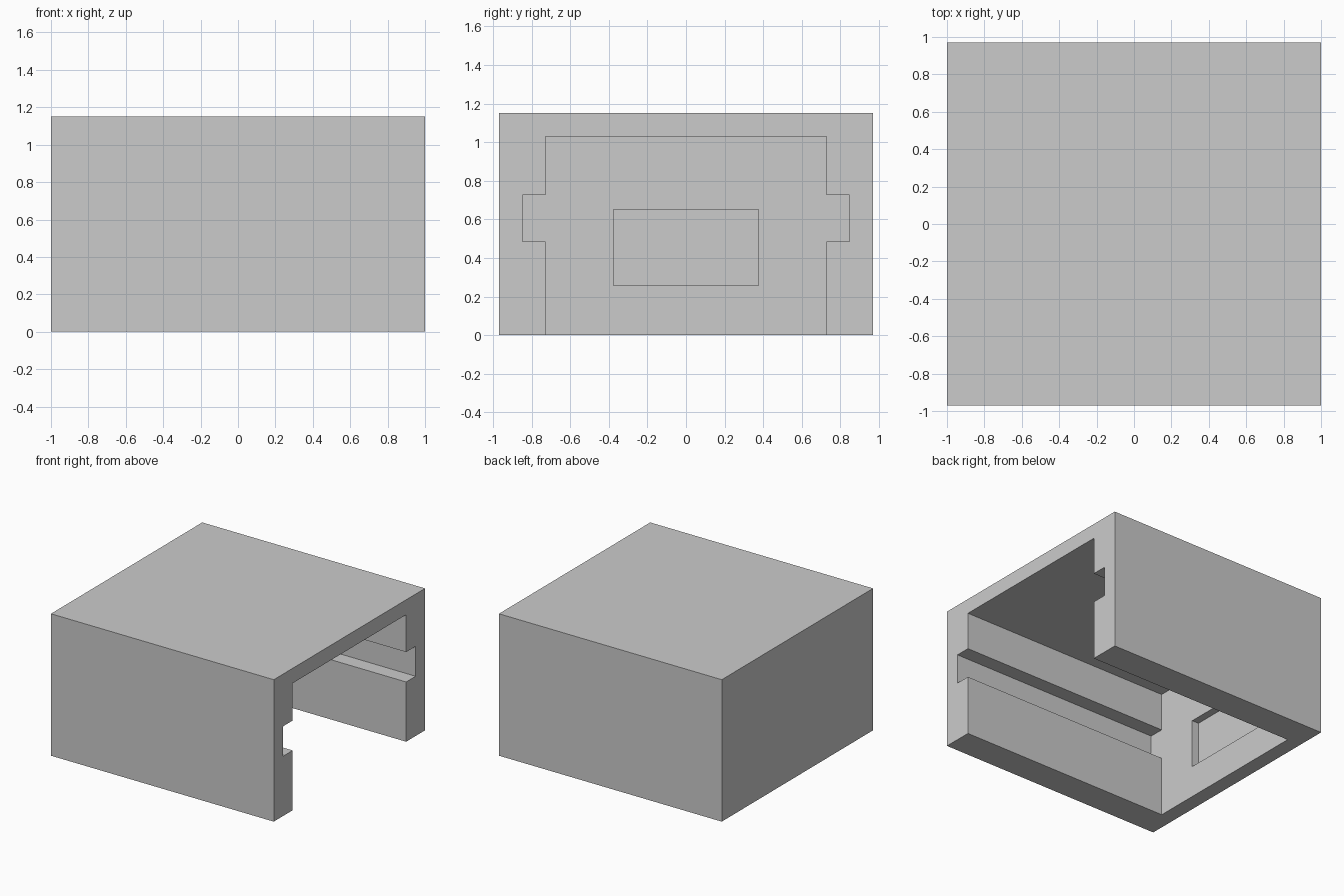
import bpy
import bmesh
from mathutils import Vector

cube = bpy.data.objects.get("Cube")
if cube:
    bpy.data.objects.remove(cube, do_unlink=True)

# Single grey material
grey = bpy.data.materials.new("plain_grey")
grey.use_nodes = True
colour = (0.6, 0.6, 0.6, 1)
grey.diffuse_color = colour
grey.node_tree.nodes["Principled BSDF"].inputs["Base Color"].default_value = colour

U = 2 / 33               # design module: one half wall thickness
HALF_Y, HEIGHT = 16 * U, 19 * U


def extrude_profile(name, profile, x0, x1):
    """Extrude a closed (y, z) outline along x."""
    bm = bmesh.new()
    face = bm.faces.new([bm.verts.new((x0, y, z)) for y, z in profile])
    ext = bmesh.ops.extrude_face_region(bm, geom=[face])
    moved = [v for v in ext["geom"] if isinstance(v, bmesh.types.BMVert)]
    bmesh.ops.translate(bm, verts=moved, vec=Vector((x1 - x0, 0, 0)))
    bmesh.ops.recalc_face_normals(bm, faces=bm.faces)
    mesh = bpy.data.meshes.new(name)
    bm.to_mesh(mesh)
    bm.free()
    mesh.materials.append(grey)
    obj = bpy.data.objects.new(name, mesh)
    bpy.context.collection.objects.link(obj)
    return obj


def mirrored(half):
    """Complete a symmetric outline from its +y half, listed bottom to top."""
    return half + [(-y, z) for y, z in reversed(half)]


# Outer block
housing = extrude_profile("housing", mirrored([(HALF_Y, 0), (HALF_Y, HEIGHT)]), -1, 1)

# Open cavity with a rail groove in each side wall
inner, groove = 12 * U, 14 * U
cavity = extrude_profile("cavity_cutter", mirrored([
    (inner, -0.2), (inner, 8 * U), (groove, 8 * U),
    (groove, 12 * U), (inner, 12 * U), (inner, 17 * U)]), -1 + 2 * U, 1.2)

# Shallow rectangular recess in the inside of the end wall
recess = extrude_profile("recess_cutter", mirrored([(0.375, 0.257), (0.375, 0.65)]),
                         -1 + U, -0.5)

bpy.context.view_layer.objects.active = housing
for cutter in (cavity, recess):
    cutter.hide_render = True
    mod = housing.modifiers.new(cutter.name, "BOOLEAN")
    mod.operation = "DIFFERENCE"
    mod.solver = "EXACT"
    mod.object = cutter
    bpy.ops.object.modifier_apply(modifier=mod.name)
    bpy.data.objects.remove(cutter, do_unlink=True)
